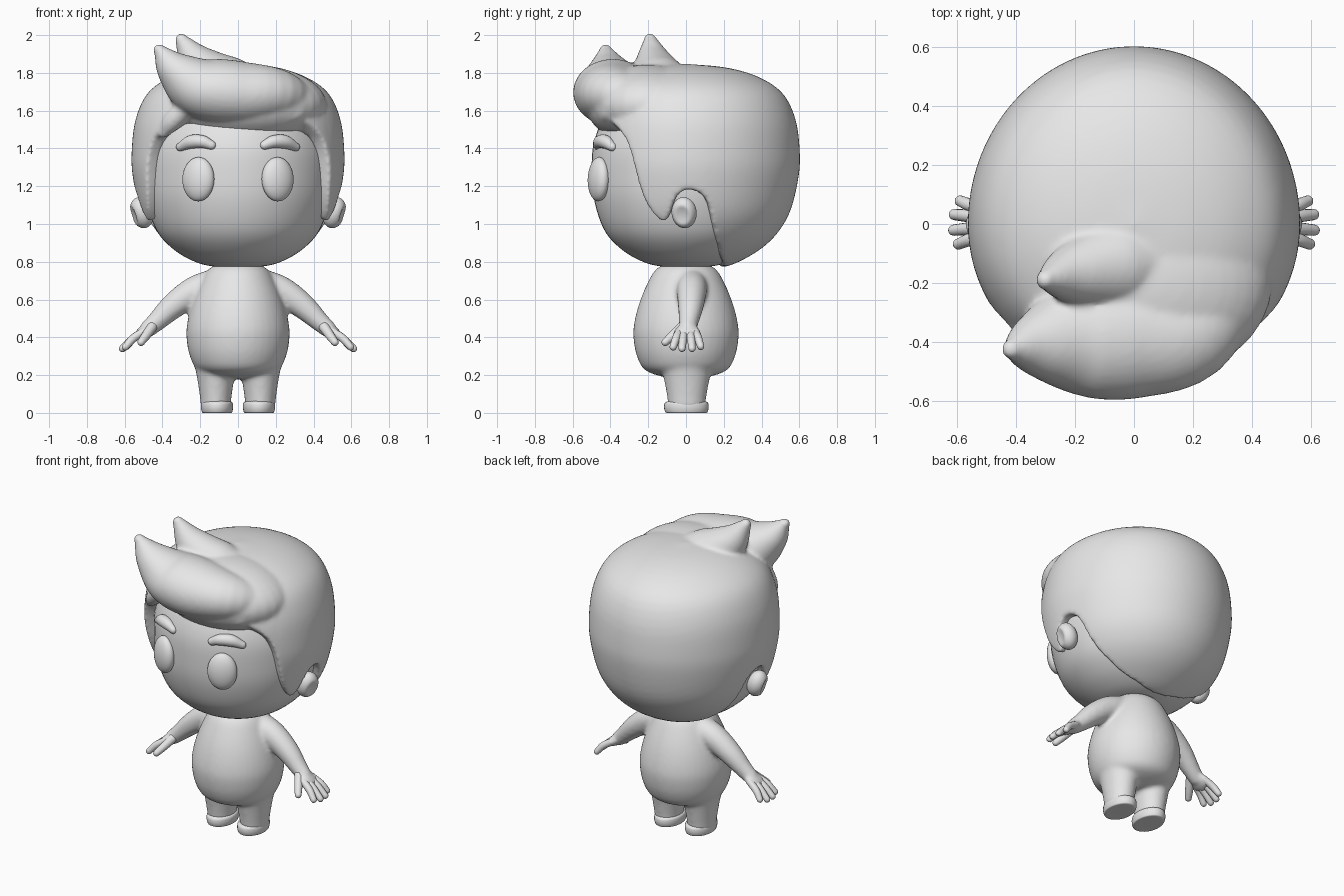
import bpy, bmesh, math
from mathutils import Vector, Matrix

if "Cube" in bpy.data.objects:
    bpy.data.objects.remove(bpy.data.objects["Cube"])

clay = bpy.data.materials.new("light_grey")
clay.diffuse_color = (0.8, 0.8, 0.8, 1)
clay.use_nodes = True
clay.node_tree.nodes["Principled BSDF"].inputs["Base Color"].default_value = clay.diffuse_color


def spline(pts, n=8):
    """Catmull-Rom resampling of tuples of any length."""
    p = [Vector(q) for q in pts]
    p = [p[0] * 2 - p[1]] + p + [p[-1] * 2 - p[-2]]
    out = []
    for i in range(1, len(p) - 2):
        a, b, c, d = p[i - 1:i + 3]
        for k in range(n):
            t = k / n
            out.append(0.5 * (2 * b + (c - a) * t + (2 * a - 5 * b + 4 * c - d) * t * t
                              + (3 * b - a - 3 * c + d) * t ** 3))
    return out + [p[-2]]


def skin(bm, rings, start, end):
    """Closed skin over rings of points with a pole at each end."""
    vs = [[bm.verts.new(c) for c in r] for r in rings]
    a, b = bm.verts.new(start), bm.verts.new(end)
    n = len(vs[0])
    for i in range(n):
        j = (i + 1) % n
        bm.faces.new((a, vs[0][j], vs[0][i]))
        bm.faces.new((b, vs[-1][i], vs[-1][j]))
        for r, s in zip(vs, vs[1:]):
            bm.faces.new((r[i], r[j], s[j], s[i]))


def tube(bm, pts, flat=1.0, seg=20, n=6):
    """Round-ended tube through (x, y, z, radius) points."""
    s = spline(pts, n)
    c = [q.xyz for q in s]
    rad = [max(q[3], 0.004) for q in s]
    t0, t1 = (c[0] - c[1]).normalized(), (c[-1] - c[-2]).normalized()
    caps = [math.radians(a) for a in (75, 50, 25)]
    st = [(c[0] + t0 * rad[0] * math.sin(a), rad[0] * math.cos(a)) for a in caps]
    st += list(zip(c, rad))
    st += [(c[-1] + t1 * rad[-1] * math.sin(a), rad[-1] * math.cos(a)) for a in reversed(caps)]
    rings, u = [], None
    for i, (p, r) in enumerate(st):
        t = (st[min(i + 1, len(st) - 1)][0] - st[max(i - 1, 0)][0]).normalized()
        if u is None:
            u = t.orthogonal()
        u = (u - t * u.dot(t)).normalized()
        v = t.cross(u)
        ring = []
        for k in range(seg):
            a = 2 * math.pi * k / seg
            o = (u * math.cos(a) + v * math.sin(a)) * r
            ring.append(p + Vector((o.x, o.y, o.z * flat)))
        rings.append(ring)
    skin(bm, rings, c[0] + t0 * rad[0], c[-1] + t1 * rad[-1])


def lathe(bm, prof, sy=1.0, x=0.0, y=0.0, seg=40, n=5):
    """Revolved (radius, z) profile, first and last points on the axis."""
    s = spline(prof, n)
    rings = [[(x + max(q[0], .002) * math.cos(2 * math.pi * k / seg),
               y + max(q[0], .002) * sy * math.sin(2 * math.pi * k / seg), q[1])
              for k in range(seg)] for q in s[1:-1]]
    skin(bm, rings, (x, y, s[0][1]), (x, y, s[-1][1]))


def ball(bm, loc, size, yaw=0.0, tilt=0.0, roll=0.0):
    m = (Matrix.Translation(loc) @ Matrix.Rotation(yaw, 4, 'Z') @ Matrix.Rotation(tilt, 4, 'X')
         @ Matrix.Rotation(roll, 4, 'Y') @ Matrix.Diagonal((*size, 1)))
    return bmesh.ops.create_uvsphere(bm, u_segments=32, v_segments=20, radius=1, matrix=m)["verts"]


def finish(name, bm, voxel=0, smooth=0):
    bmesh.ops.recalc_face_normals(bm, faces=bm.faces)
    me = bpy.data.meshes.new(name)
    bm.to_mesh(me)
    bm.free()
    me.materials.append(clay)
    me.shade_smooth()
    ob = bpy.data.objects.new(name, me)
    bpy.context.collection.objects.link(ob)
    if voxel:
        m = ob.modifiers.new("blend", 'REMESH')
        m.mode, m.voxel_size, m.use_smooth_shade = 'VOXEL', voxel, True
        m = ob.modifiers.new("soften", 'SMOOTH')
        m.factor, m.iterations = 0.5, smooth
    return ob


# head
bm = bmesh.new()
lathe(bm, [(0, .768), (.12, .774), (.22, .797), (.33, .857), (.425, .955), (.48, 1.1), (.498, 1.25),
           (.488, 1.43), (.41, 1.6), (.25, 1.7), (0, 1.74)], seg=56)
finish("head", bm)

# hair cap: outer and inner skin that end at a hairline given by angle from the front
PROFILE = spline([(0, 1.848), (.2, 1.828), (.36, 1.778), (.48, 1.69), (.543, 1.55), (.563, 1.38),
                  (.557, 1.25), (.52, 1.08), (.462, .965), (.385, .88), (.29, .815), (.2, .775),
                  (.1, .76)], 20)
HAIRLINE = spline([(0, 1.6), (30, 1.59), (40, 1.55), (52, 1.47), (58, 1.36), (62, 1.2), (66, 1.1),
                   (71, 1.03), (76, 1.01), (80, 1.05), (84, 1.14), (90, 1.18), (97, 1.165), (102, 1.11),
                   (106, 1.0), (112, .905), (125, .82), (150, .778), (180, .768)], 6)


def hairline(deg):
    for a, b in zip(HAIRLINE, HAIRLINE[1:]):
        if deg <= b[0]:
            return a[1] + (b[1] - a[1]) * (deg - a[0]) / (b[0] - a[0])
    return HAIRLINE[-1][1]


bm = bmesh.new()
COLS, ROWS = 180, 36
outer = [[] for _ in range(ROWS)]
inner = [[] for _ in range(ROWS)]
for k in range(COLS):
    deg = 360 * k / COLS - 180
    f = math.radians(deg)
    z = hairline(abs(deg))
    last = next((i for i, q in enumerate(PROFILE) if q[1] <= z), len(PROFILE) - 1)
    e = last - 1 + (PROFILE[last - 1][1] - z) / (PROFILE[last - 1][1] - PROFILE[last][1])
    for r in range(ROWS):
        s = e * (r + 1) / ROWS
        i = min(int(s), len(PROFILE) - 2)
        q = PROFILE[i].lerp(PROFILE[i + 1], s - i)
        y = -q[0] * math.cos(f)
        p = Vector((q[0] * math.sin(f), y * (1.07 if y > 0 else .97), q[1]))
        outer[r].append(p)
        inner[r].append(Vector((0, 0, 1.25)).lerp(p, .86))
skin(bm, outer + inner[::-1], (0, 0, 1.848), (0, 0, 1.25 + .598 * .86))
# filled crown front, swept fringe, crown tuft and temple locks
ball(bm, (.05, -.2, 1.63), (.42, .33, .215))
tube(bm, [(.36, -.16, 1.62, .09), (.2, -.36, 1.685, .165), (0, -.385, 1.69, .208),
          (-.19, -.39, 1.722, .195), (-.33, -.41, 1.82, .115), (-.415, -.425, 1.92, .036)],
     flat=.83, seg=32)
tube(bm, [(.1, -.11, 1.69, .13), (-.07, -.14, 1.74, .155), (-.21, -.17, 1.85, .105),
          (-.3, -.19, 1.975, .036)], seg=28)
tube(bm, [(.36, -.32, 1.64, .06), (.31, -.4, 1.59, .045), (.27, -.435, 1.565, .025)])
tube(bm, [(-.27, -.4, 1.62, .05), (-.35, -.365, 1.54, .05), (-.395, -.34, 1.48, .028)])
finish("hair", bm, .012, 10)

# face and hand details, repeated on both sides
for side, m in (("left", -1), ("right", 1)):
    bm = bmesh.new()
    ball(bm, (m * .21, -.462, 1.237), (.09, .05, .117), m * .42, -.03)
    finish(side + "_eye", bm)

    bm = bmesh.new()
    tube(bm, [(m * .14, -.468, 1.417, .024), (m * .19, -.455, 1.436, .034),
              (m * .25, -.425, 1.434, .036), (m * .305, -.39, 1.408, .023)])
    finish(side + "_eyebrow", bm)

    # ear with a hollow pressed into its outer face
    bm = bmesh.new()
    for v in ball(bm, (0, 0, 0), (.06, .067, .084)):
        d = math.hypot(v.co.y / .067, v.co.z / .084)
        if v.co.x > 0 and d < .65:
            v.co.x -= .022 * (1 - (d / .65) ** 2)
    bm.transform(Matrix.Translation((.51, -.01, 1.06)) @ Matrix.Rotation(-.25, 4, 'Z')
                 @ Matrix.Rotation(.3, 4, 'Y'))
    bm.transform(Matrix.Diagonal((m, 1, 1, 1)))
    finish(side + "_ear", bm)

    # four fingers and a thumb
    bm = bmesh.new()
    for y0, y1, x, z in ((-.036, -.068, .596, .349), (-.01, -.021, .612, .341),
                         (.022, .032, .61, .341), (.05, .078, .59, .352)):
        tube(bm, [(m * .5, y0, .43, .022), (m * .555, (y0 + y1) / 2, .394, .022),
                  (m * x, y1, z, .019)], seg=14)
    tube(bm, [(m * .455, -.02, .455, .028), (m * .49, -.075, .405, .024),
              (m * .513, -.11, .374, .02)], seg=14)
    finish(side + "_fingers", bm)

    # foot pad
    bm = bmesh.new()
    lathe(bm, [(0, 0), (.04, 0), (.074, 0), (.082, .01), (.085, .035), (.079, .057), (.05, .065), (0, .066)],
          sy=1.39, x=m * .111, y=.002, seg=32, n=4)
    finish(side + "_foot", bm)

# body with arms and legs blended in
bm = bmesh.new()
lathe(bm, [(0, .8), (.1, .79), (.16, .755), (.203, .68), (.243, .58), (.268, .48), (.273, .4),
           (.255, .3), (.21, .225), (.1, .187), (0, .18)], sy=1.02)
for m in (-1, 1):
    lathe(bm, [(0, .02), (.05, .022), (.076, .03), (.083, .08), (.093, .15), (.105, .22), (.122, .3),
               (.06, .36), (0, .37)], sy=1.24, x=m * .118, y=.004)
    tube(bm, [(m * .12, .03, .68, .085), (m * .23, .03, .643, .08), (m * .34, .025, .568, .069),
              (m * .43, .015, .485, .053), (m * .475, .008, .445, .046)])
    # palm
    ball(bm, (m * .502, .006, .427), (.06, .072, .032), roll=m * .65)
finish("body", bm, .012, 9)
